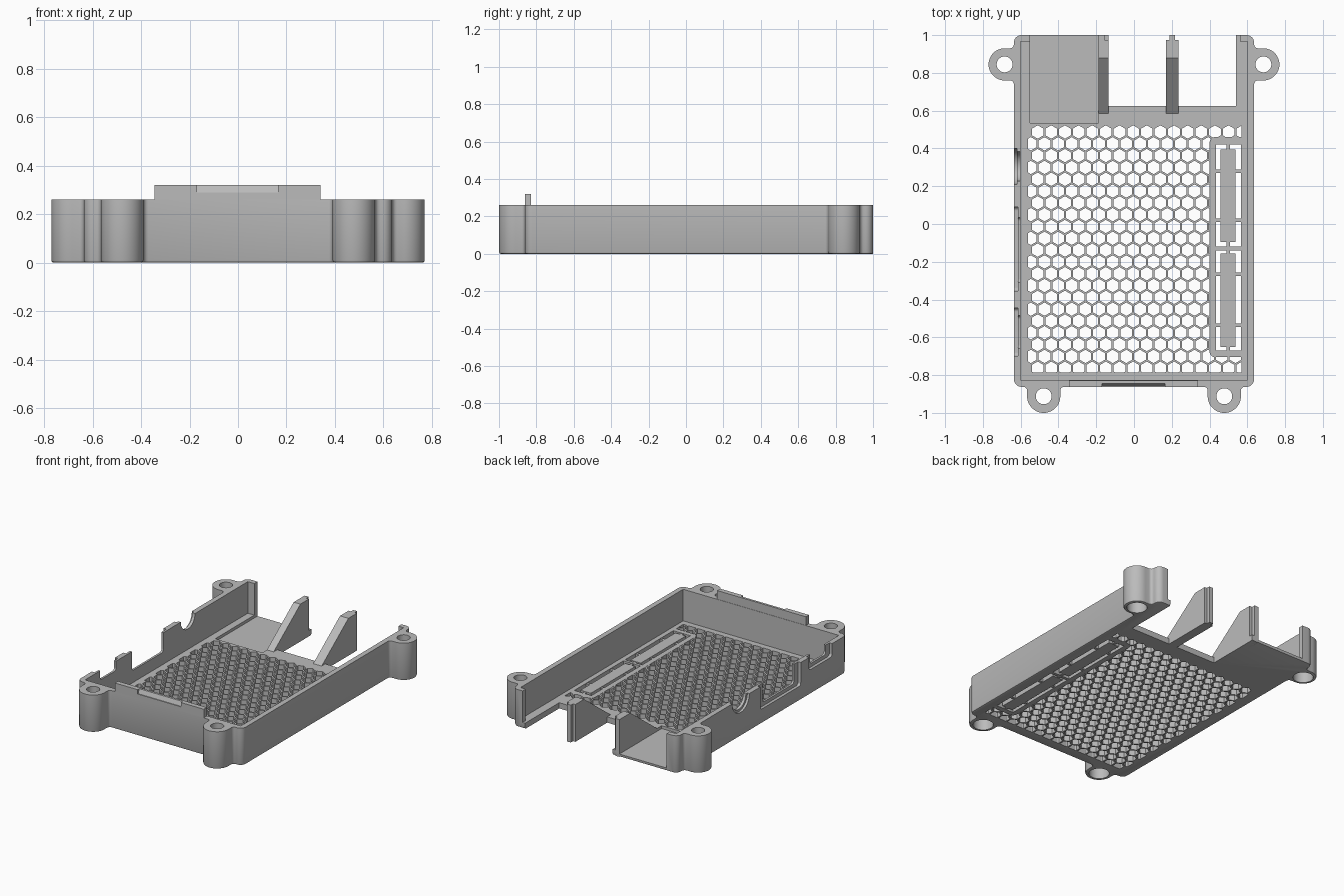
import bpy, bmesh, math

if "Cube" in bpy.data.objects:
    bpy.data.objects.remove(bpy.data.objects["Cube"])

grey = bpy.data.materials.new("grey_plastic")
grey.diffuse_color = (0.5, 0.5, 0.5, 1)
grey.use_nodes = True
grey.node_tree.nodes["Principled BSDF"].inputs["Base Color"].default_value = grey.diffuse_color
FLOOR, TOP = 0.04, 0.26


def arc(cx, cy, r, a0, a1, n=8):
    return [(cx + r * math.cos(math.radians(a0 + (a1 - a0) * i / n)),
             cy + r * math.sin(math.radians(a0 + (a1 - a0) * i / n))) for i in range(n + 1)]


def rounded(x0, x1, y0, y1, r):
    return (arc(x1 - r, y0 + r, r, -90, 0) + arc(x1 - r, y1 - r, r, 0, 90)
            + arc(x0 + r, y1 - r, r, 90, 180) + arc(x0 + r, y0 + r, r, 180, 270))


def rect(x0, x1, y0, y1):
    return [(x0, y0), (x1, y0), (x1, y1), (x0, y1)]


def prisms(name, polys, a, b, axis='z', bevel=0):
    """Extrude 2D outlines from a to b along z (points x,y) or x (points y,z)."""
    place = (lambda p, h: (p[0], p[1], h)) if axis == 'z' else (lambda p, h: (h, p[0], p[1]))
    bm = bmesh.new()
    for pts in polys:
        lo = [bm.verts.new(place(p, a)) for p in pts]
        hi = [bm.verts.new(place(p, b)) for p in pts]
        n = len(pts)
        bottom = bm.faces.new(lo[::-1])
        bm.faces.new(hi)
        for i in range(n):
            bm.faces.new((lo[i], lo[(i + 1) % n], hi[(i + 1) % n], hi[i]))
    bmesh.ops.recalc_face_normals(bm, faces=bm.faces)
    if bevel:
        bmesh.ops.bevel(bm, geom=list(bottom.edges), offset=bevel, segments=2,
                        profile=0.5, affect='EDGES')
    me = bpy.data.meshes.new(name)
    bm.to_mesh(me)
    bm.free()
    me.materials.append(grey)
    ob = bpy.data.objects.new(name, me)
    bpy.context.collection.objects.link(ob)
    return ob


def box(name, x0, x1, y0, y1, z0, z1):
    return prisms(name, [rect(x0, x1, y0, y1)], z0, z1)


def cut(target, cutter):
    m = target.modifiers.new("cut", 'BOOLEAN')
    m.operation, m.solver, m.object = 'DIFFERENCE', 'EXACT', cutter
    bpy.context.view_layer.objects.active = target
    bpy.ops.object.modifier_apply(modifier=m.name)
    bpy.data.objects.remove(cutter, do_unlink=True)


def clip(poly, x0, x1, y0, y1):
    for ax, lim, s in ((0, x0, 1), (0, x1, -1), (1, y0, 1), (1, y1, -1)):
        out = []
        for i, q in enumerate(poly):
            p = poly[i - 1]
            dp, dq = s * (p[ax] - lim), s * (q[ax] - lim)
            if dp * dq < 0:
                t = dp / (dp - dq)
                out.append((p[0] + t * (q[0] - p[0]), p[1] + t * (q[1] - p[1])))
            if dq >= 0:
                out.append(q)
        poly = out
    return poly


def area(p):
    return 0.5 * sum(p[i - 1][0] * p[i][1] - p[i][0] * p[i - 1][1] for i in range(len(p)))


# Case outline: rounded tray with four filleted screw posts
half = (arc(0.37, -0.882, 0.02, 90, 0, 4) + arc(0.478, -0.912, 0.088, 180, 360, 24)
        + arc(0.586, -0.882, 0.02, 180, 90, 4) + arc(0.596, -0.822, 0.04, -90, 0)
        + arc(0.656, 0.74, 0.02, 180, 90, 4) + arc(0.685, 0.845, 0.085, -90, 90, 24)
        + arc(0.656, 0.95, 0.02, 270, 180, 4) + arc(0.596, 0.96, 0.04, 0, 90))
outline = half + [(-x, y) for x, y in reversed(half)]
case = prisms("case_tray", [outline], 0, TOP, bevel=0.01)

# Interior, open back, lowered back-left floor and back notch
for b in ((-0.6, 0.6, -0.826, 0.965, FLOOR, 0.5), (-0.55, 0.56, 0.9, 1.1, FLOOR, 0.5),
          (-0.55, -0.187, 0.535, 1.2, 0.02, 0.6), (-0.135, 0.54, 0.625, 1.2, -0.1, 0.6)):
    cut(case, box("cutter", *b))

# Screw holes with counterbores underneath
posts = [(s * x, y) for s in (-1, 1) for x, y in ((0.478, -0.912), (0.685, 0.845))]
for r, z0, z1 in ((0.042, -0.1, 0.5), (0.064, -0.1, 0.1)):
    cut(case, prisms("cutter", [arc(x, y, r, 0, 352.5, 47) for x, y in posts], z0, z1))

# Honeycomb floor, kept solid around the pin header frame
PITCH = 0.0722
R = 0.0615 / math.sqrt(3)
cells = []
for j in range(-1, 23):
    for i in range(-2, 18):
        cx = -0.51 + PITCH * (i + 0.5 * (j % 2))
        cy = 0.487 - PITCH * math.sqrt(3) / 2 * j
        p = clip(arc(cx, cy, R, 30, 330, 5), -0.56, 0.57, -0.785, 0.53)
        if len(p) > 2 and area(p) > 0.0005:
            cells.append(p)
honeycomb = prisms("cutter", cells, -0.05, 0.1)
cut(honeycomb, prisms("cutter", [rounded(0.40, 0.7, -0.705, 0.46, 0.03)], -0.2, 0.3))
cut(case, honeycomb)

# Pin header windows
cut(case, prisms("cutter", [rect(0.435, 0.567, -0.12, 0.42),
                            rect(0.435, 0.567, -0.67, -0.14)], -0.05, 0.1))

# Side ports in the left wall: outer recesses, then through cuts
for x1, y0, y1, z in ((-0.615, -0.355, 0.09, 0.10), (-0.5, -0.31, 0.035, 0.125),
                      (-0.615, -0.70, -0.445, 0.17), (-0.5, -0.66, -0.485, 0.195)):
    cut(case, prisms("cutter", [rounded(y0, y1, z, 0.6, 0.02)], -0.75, x1, 'x'))
cut(case, prisms("cutter", [arc(0.305, TOP, 0.095, 0, 352.5, 47)], -0.75, -0.62, 'x'))
cut(case, prisms("cutter", [arc(0.305, TOP, 0.078, 0, 352.5, 47)], -0.75, -0.5, 'x'))

# Raised front tab with sloped slot
tab = box("front_tab", -0.345, 0.34, -0.862, -0.828, TOP, 0.32)
cut(tab, prisms("cutter", [[(-0.9, 0.29), (-0.856, 0.29), (-0.842, 0.325), (-0.9, 0.325)]],
                -0.17, 0.165, 'x'))

# Triangular port dividers with thin back ridges
fin = [(0.585, FLOOR), (0.625, FLOOR), (0.625, 0), (0.975, 0), (0.975, TOP), (0.88, TOP)]
for side, x0, x1, r0, r1 in (("left", -0.187, -0.135, -0.187, -0.155),
                             ("right", 0.17, 0.235, 0.188, 0.218)):
    prisms(side + "_divider", [fin], x0, x1, 'x')
    box(side + "_divider_ridge", r0, r1, 0.975, 1.0, 0, TOP)

# Break-out plates held by small tabs
prisms("header_plates", [rect(0.457, 0.537, -0.095, 0.395),
                         rect(0.457, 0.537, -0.65, -0.155)], 0, FLOOR)
prisms("header_plate_side_tabs", [rect(0.43, 0.57, y - 0.009, y + 0.009)
                                  for y in (0.28, 0.02, -0.265, -0.535)], 0.002, 0.036)
prisms("header_plate_end_tabs", [rect(0.49, 0.508, y0, y1) for y0, y1 in
                                 ((0.38, 0.425), (-0.165, -0.085), (-0.675, -0.64))], 0.002, 0.036)

for ob in bpy.context.scene.objects:
    ob.select_set(True)
    bpy.context.view_layer.objects.active = ob
bpy.ops.object.shade_smooth_by_angle(angle=math.radians(25))
